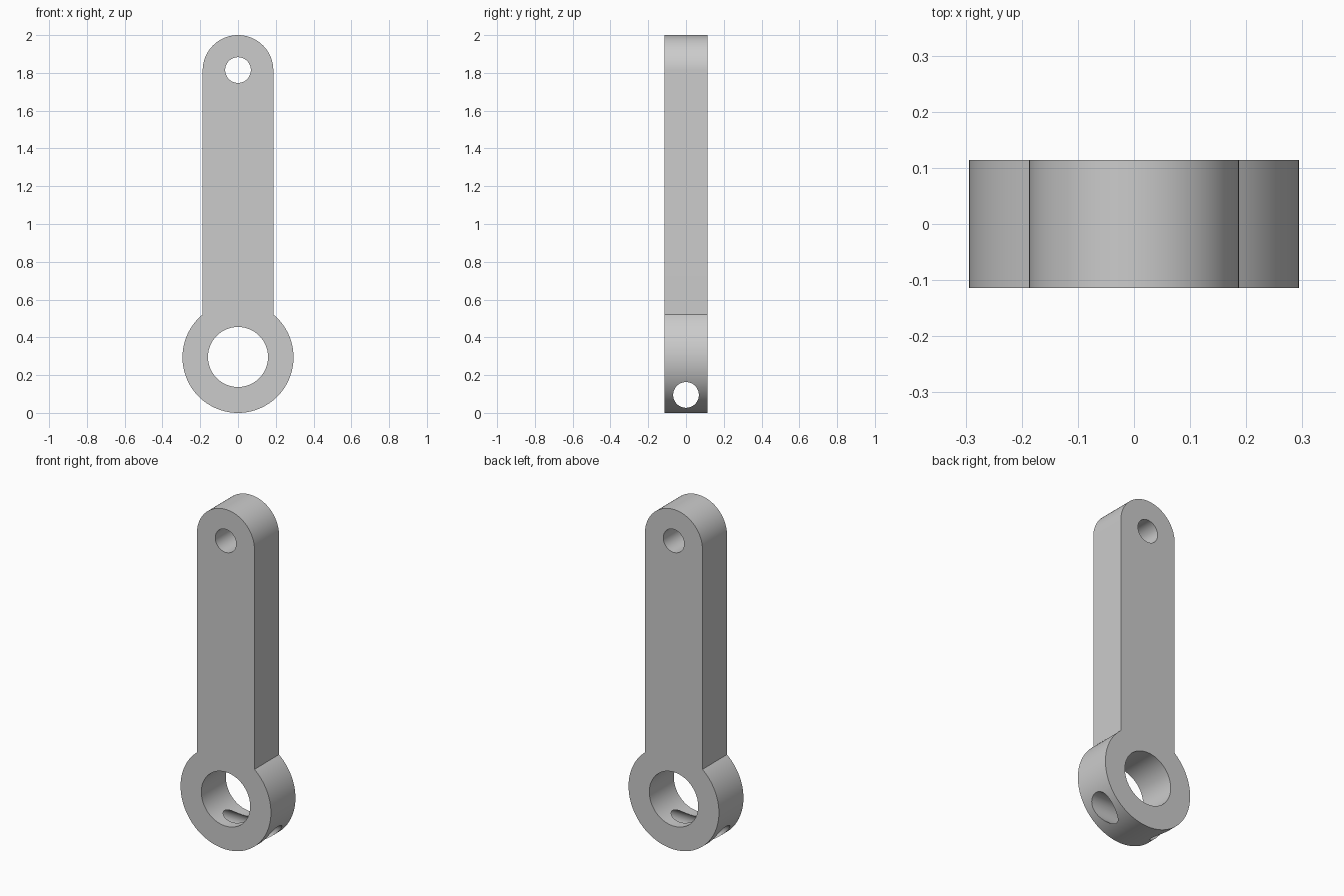
import bpy, bmesh
from math import sin, cos, pi, acos, radians
from mathutils import Vector

cube = bpy.data.objects.get("Cube")
if cube:
    bpy.data.objects.remove(cube, do_unlink=True)

HALF_DEPTH = 0.114
ARM_R, ARM_Z = 0.187, 1.813      # rounded arm end
RING_R, RING_Z = 0.294, 0.294    # clamp ring
BORE_R, PIN_R = 0.159, 0.068
CROSS_Z = 0.095

grey = bpy.data.materials.new("plain_grey")
grey.use_nodes = True
colour = (0.6, 0.6, 0.6, 1)
grey.diffuse_color = colour
grey.node_tree.nodes["Principled BSDF"].inputs["Base Color"].default_value = colour


def arc(radius, z, start, end, steps):
    angles = [start + (end - start) * i / steps for i in range(steps + 1)]
    return [Vector((radius * cos(a), 0, z + radius * sin(a))) for a in angles]


def prism(name, outline, direction):
    """Extrude an outline both ways along a direction."""
    bm = bmesh.new()
    face = bm.faces.new([bm.verts.new(p - direction) for p in outline])
    moved = bmesh.ops.extrude_face_region(bm, geom=[face])["geom"]
    bmesh.ops.translate(bm, vec=direction * 2,
                        verts=[v for v in moved if isinstance(v, bmesh.types.BMVert)])
    bmesh.ops.recalc_face_normals(bm, faces=bm.faces)
    mesh = bpy.data.meshes.new(name)
    bm.to_mesh(mesh)
    bm.free()
    mesh.materials.append(grey)
    obj = bpy.data.objects.new(name, mesh)
    bpy.context.collection.objects.link(obj)
    return obj


def drill(target, name, radius, z, along_x=False):
    """Cut a round hole right through the target."""
    circle = arc(radius, z, 0, 2 * pi, 96)[:-1]
    axis = Vector((0, 1, 0))
    if along_x:
        circle = [Vector((0, p.x, p.z)) for p in circle]
        axis = Vector((1, 0, 0))
    cutter = prism(name, circle, axis)
    cutter.hide_render = True
    mod = target.modifiers.new(name, "BOOLEAN")
    mod.operation = "DIFFERENCE"
    mod.solver = "EXACT"
    mod.object = cutter
    bpy.ops.object.modifier_apply(modifier=name)
    bpy.data.objects.remove(cutter, do_unlink=True)


# Lever body: clamp ring and round-ended arm in one outline
join = acos(ARM_R / RING_R)
outline = arc(ARM_R, ARM_Z, 0, pi, 64) + arc(RING_R, RING_Z, pi - join, 2 * pi + join, 128)
lever = prism("lever_arm", outline, Vector((0, HALF_DEPTH, 0)))
bpy.ops.object.select_all(action="DESELECT")
lever.select_set(True)
bpy.context.view_layer.objects.active = lever

# Holes: shaft bore, pin hole, and clamp screw hole crossing the ring
drill(lever, "shaft_bore", BORE_R, 0.296)
drill(lever, "pin_hole", PIN_R, 1.815)
drill(lever, "screw_hole", PIN_R, CROSS_Z, along_x=True)

bpy.ops.object.shade_smooth_by_angle(angle=radians(30))
